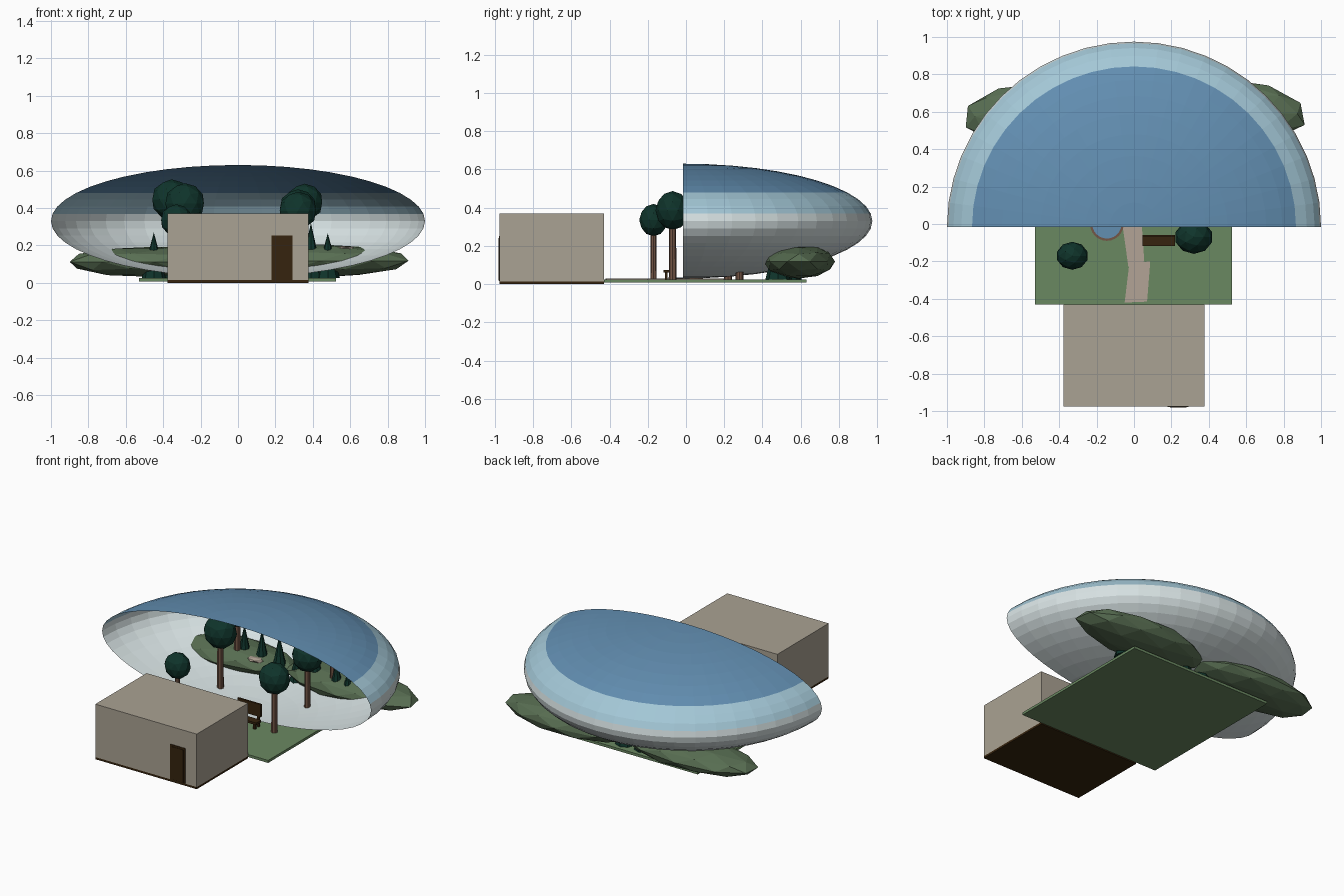
import bpy, bmesh, math, random
from mathutils import Matrix, Vector

if "Cube" in bpy.data.objects:
    bpy.data.objects.remove(bpy.data.objects["Cube"])

random.seed(4)


def mat(name, r, g, b):
    """Material from display 0-255 values, stored linear."""
    m = bpy.data.materials.new(name)
    lin = [((c / 255 + 0.055) / 1.055) ** 2.4 for c in (r, g, b)]
    m.diffuse_color = (*lin, 1)
    m.use_nodes = True
    m.node_tree.nodes["Principled BSDF"].inputs["Base Color"].default_value = m.diffuse_color
    return m


LAWN = mat("lawn_green", 106, 136, 97)
HILL = mat("hill_green", 88, 110, 82)
LEAF = mat("dark_foliage", 15, 52, 43)
WALL = mat("wall_beige", 170, 162, 147)
WOOD = mat("dark_wood", 54, 36, 14)
BARK = mat("bark_brown", 116, 86, 70)
PATH = mat("path_stone", 178, 164, 150)
BLUE = mat("sky_blue", 98, 142, 177)
HAZE = mat("sky_haze", 163, 199, 214)
PALE = mat("sky_pale", 216, 227, 228)


def finish(name, bm, *mats):
    me = bpy.data.meshes.new(name)
    bm.to_mesh(me)
    bm.free()
    for m in mats:
        me.materials.append(m)
    ob = bpy.data.objects.new(name, me)
    bpy.context.collection.objects.link(ob)
    return ob


def box(name, lo, hi, m):
    lo, hi = Vector(lo), Vector(hi)
    bm = bmesh.new()
    bmesh.ops.create_cube(bm, size=1, matrix=Matrix.Translation((lo + hi) / 2)
                          @ Matrix.Diagonal((*(hi - lo), 1)))
    return finish(name, bm, m)


def cone(name, x, y, z0, z1, r0, r1, m, sides=8):
    bm = bmesh.new()
    bmesh.ops.create_cone(bm, cap_ends=True, segments=sides, radius1=r0, radius2=r1,
                          depth=z1 - z0, matrix=Matrix.Translation((x, y, (z0 + z1) / 2)))
    return finish(name, bm, m)


def blob(name, c, r, m, sub=2, jitter=0.0):
    bm = bmesh.new()
    bmesh.ops.create_icosphere(bm, subdivisions=sub, radius=1)
    for v in bm.verts:
        v.co *= 1 + random.uniform(-jitter, jitter)
        v.co = Vector(c) + Vector(a * b for a, b in zip(v.co, r))
    return finish(name, bm, m)


def slab(name, pts, z0, z1, m):
    bm = bmesh.new()
    f = bm.faces.new([bm.verts.new((x, y, z0)) for x, y in pts])
    ext = bmesh.ops.extrude_face_region(bm, geom=[f])
    for v in ext["geom"]:
        if isinstance(v, bmesh.types.BMVert):
            v.co.z = z1
    bmesh.ops.recalc_face_normals(bm, faces=bm.faces)
    return finish(name, bm, m)


# Sky: half of a flattened open shell, coloured by height
bm = bmesh.new()
bmesh.ops.create_uvsphere(bm, u_segments=48, v_segments=24, radius=1)
bmesh.ops.delete(bm, geom=[f for f in bm.faces if f.calc_center_median().y < 0],
                 context='FACES')
for f in bm.faces:
    h = f.calc_center_median().z
    f.material_index = 0 if h > 0.5 else 1 if h > 0.13 else 2
for v in bm.verts:
    v.co = (v.co.x, v.co.y * 0.99 - 0.015, v.co.z * 0.30 + 0.33)
finish("sky_shell", bm, BLUE, HAZE, PALE)

# House with floor and door
box("house_floor", (-0.378, -0.975, 0), (0.376, -0.43, 0.014), WOOD)
box("house_walls", (-0.378, -0.975, 0.014), (0.376, -0.43, 0.37), WALL)
box("door_frame", (0.18, -0.979, 0.016), (0.292, -0.974, 0.252), WOOD)
box("door_panel", (0.192, -0.982, 0.02), (0.28, -0.978, 0.24), WOOD)

# Lawn
box("lawn", (-0.528, -0.43, 0.008), (0.525, 0.63, 0.025), LAWN)

# Path in bent pieces
slab("path_near", [(-0.05, -0.42), (0.07, -0.415), (0.087, -0.2), (-0.025, -0.21)],
     0.02, 0.029, PATH)
slab("path_middle", [(-0.03, -0.23), (0.055, -0.2), (0.04, 0.02), (-0.065, 0.02)],
     0.02, 0.030, PATH)
slab("path_far", [(-0.065, 0.0), (0.04, 0.0), (0.07, 0.2), (-0.04, 0.2)],
     0.02, 0.029, PATH)

# Pond with rim
cone("pond_rim", -0.145, 0.0, 0.02, 0.031, 0.09, 0.09, BARK, 24)
cone("pond_water", -0.145, 0.0, 0.022, 0.034, 0.078, 0.078, BLUE, 24)

# Bench
box("bench_seat", (0.045, -0.118, 0.06), (0.218, -0.065, 0.075), WOOD)
box("bench_back", (0.045, -0.070, 0.095), (0.218, -0.058, 0.18), WOOD)
for i, x in enumerate((0.06, 0.19)):
    box(f"bench_leg_{i}", (x, -0.110, 0.02), (x + 0.014, -0.096, 0.062), WOOD)
    box(f"bench_post_{i}", (x, -0.070, 0.02), (x + 0.014, -0.060, 0.11), WOOD)

# Hills with flat stones on them
blob("hill_left", (-0.445, 0.575, 0.112), (0.475, 0.185, 0.082), HILL, 2, 0.03)
blob("hill_right", (0.44, 0.59, 0.118), (0.485, 0.19, 0.088), HILL, 2, 0.03)
for i, (x, y, z) in enumerate([(-0.2, 0.47, 0.165), (0.56, 0.51, 0.185)]):
    blob(f"hill_stone_{i}", (x, y, z), (0.065, 0.035, 0.012), PATH, 1)

# Round trees: x, y, crown height, crown radius
trees = [(-0.33, -0.17, 0.335, 0.085), (0.32, -0.07, 0.385, 0.102),
         (-0.285, 0.22, 0.425, 0.108), (0.32, 0.28, 0.40, 0.10),
         (-0.355, 0.50, 0.445, 0.108), (0.355, 0.50, 0.43, 0.10)]
for i, (x, y, z, r) in enumerate(trees):
    cone(f"tree_trunk_{i}", x, y, 0.02, z, r * 0.2, r * 0.17, BARK)
    blob(f"tree_crown_{i}", (x, y, z), (r, r * 0.88, r), LEAF)

# Row of pines
pines = [(-0.45, 0.49, 0.27), (-0.33, 0.54, 0.34), (-0.2, 0.54, 0.34), (-0.07, 0.54, 0.34),
         (0.07, 0.54, 0.33), (0.21, 0.53, 0.33), (0.39, 0.49, 0.32), (0.48, 0.48, 0.265)]
for i, (x, y, top) in enumerate(pines):
    cone(f"pine_{i}", x, y, 0.025, top, 0.065, 0.0, LEAF, 8)
